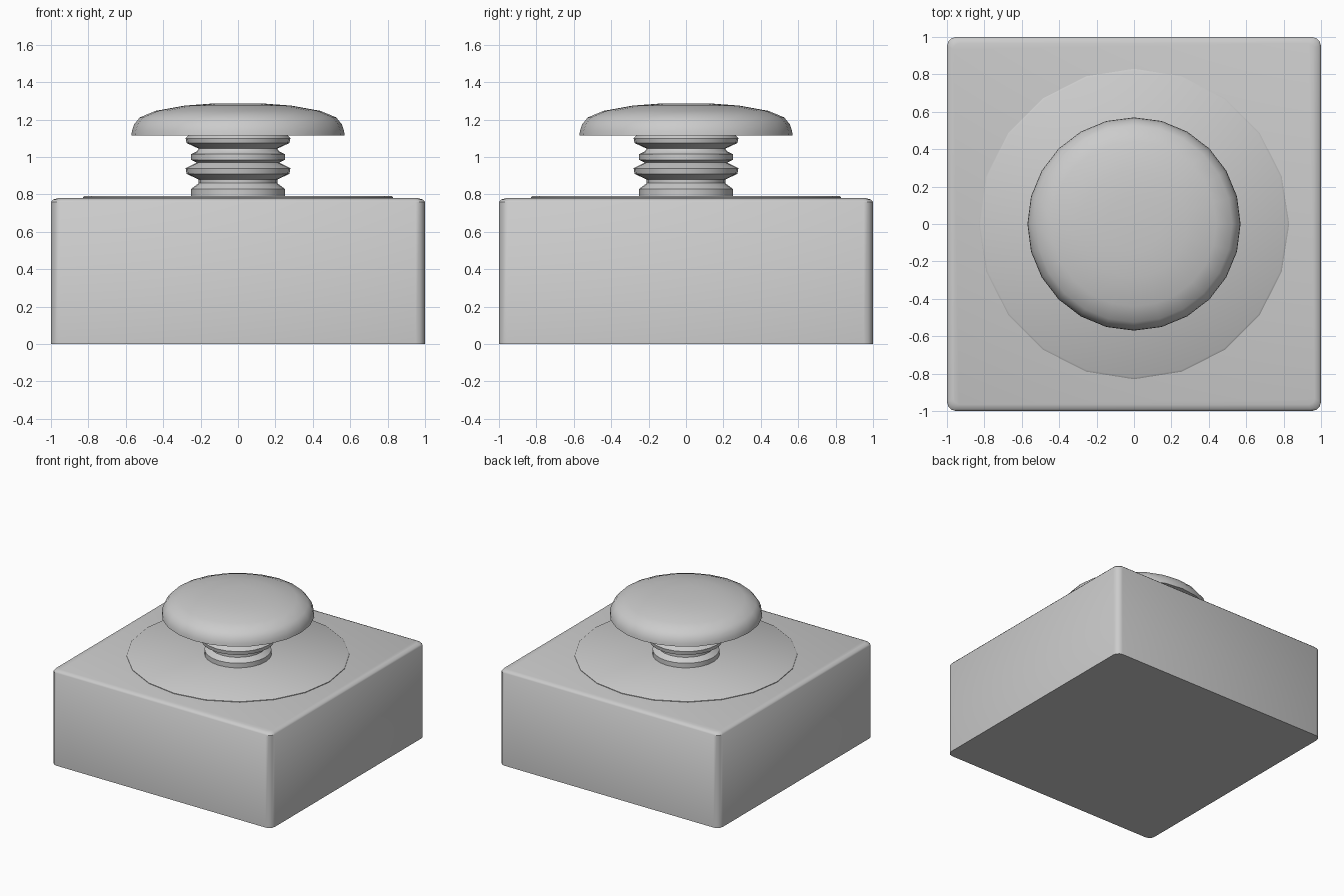
import bpy, bmesh
from math import sin, cos, pi, radians

if "Cube" in bpy.data.objects:
    bpy.data.objects.remove(bpy.data.objects["Cube"])


def loft(name, rings, angle=40):
    """Skin a stack of equal-length rings and cap both ends."""
    bm = bmesh.new()
    loops = [[bm.verts.new(p) for p in ring] for ring in rings]
    n = len(loops[0])
    for a, b in zip(loops, loops[1:]):
        for i in range(n):
            j = (i + 1) % n
            bm.faces.new((a[i], a[j], b[j], b[i]))
    bm.faces.new(loops[0][::-1])
    bm.faces.new(loops[-1])
    bmesh.ops.recalc_face_normals(bm, faces=bm.faces)
    me = bpy.data.meshes.new(name)
    bm.to_mesh(me)
    bm.free()
    ob = bpy.data.objects.new(name, me)
    bpy.context.collection.objects.link(ob)
    bpy.ops.object.select_all(action='DESELECT')
    bpy.context.view_layer.objects.active = ob
    ob.select_set(True)
    bpy.ops.object.shade_smooth_by_angle(angle=radians(angle))
    return ob


def circle(r, z, n):
    return [(r * cos(2 * pi * i / n), r * sin(2 * pi * i / n), z) for i in range(n)]


def rounded_square(half, r, z, seg=3):
    pts = []
    for k in range(4):
        cx = (half - r) * (1 if k in (0, 3) else -1)
        cy = (half - r) * (1 if k in (0, 1) else -1)
        for s in range(seg + 1):
            a = pi / 2 * (k + s / seg)
            pts.append((cx + r * cos(a), cy + r * sin(a), z))
    return pts


# Square base with softened top and vertical edges
loft("base", [rounded_square(*p) for p in (
    (1, .05, 0), (1, .05, .76), (.99, .045, .772), (.965, .03, .78))])

# Thin raised plate, 20 sides
loft("top_plate", [circle(r, z, 20) for r, z in (
    (.83, .77), (.83, .785), (.82, .792))])

# Ribbed stem
stem = [(.25, .79), (.25, .83), (.21, .86), (.21, .88), (.275, .91), (.28, .94),
        (.22, .97), (.25, .985), (.25, 1.015), (.22, 1.03), (.21, 1.045),
        (.275, 1.075), (.28, 1.10), (.26, 1.12)]
loft("ribbed_stem", [circle(r, z, 24) for r, z in stem])

# Domed push cap
cap = [(.57, 1.115), (.567, 1.14), (.555, 1.175), (.525, 1.212), (.44, 1.247),
       (.285, 1.275), (.15, 1.285), (.02, 1.287)]
loft("push_cap", [circle(r, z, 24) for r, z in cap])
